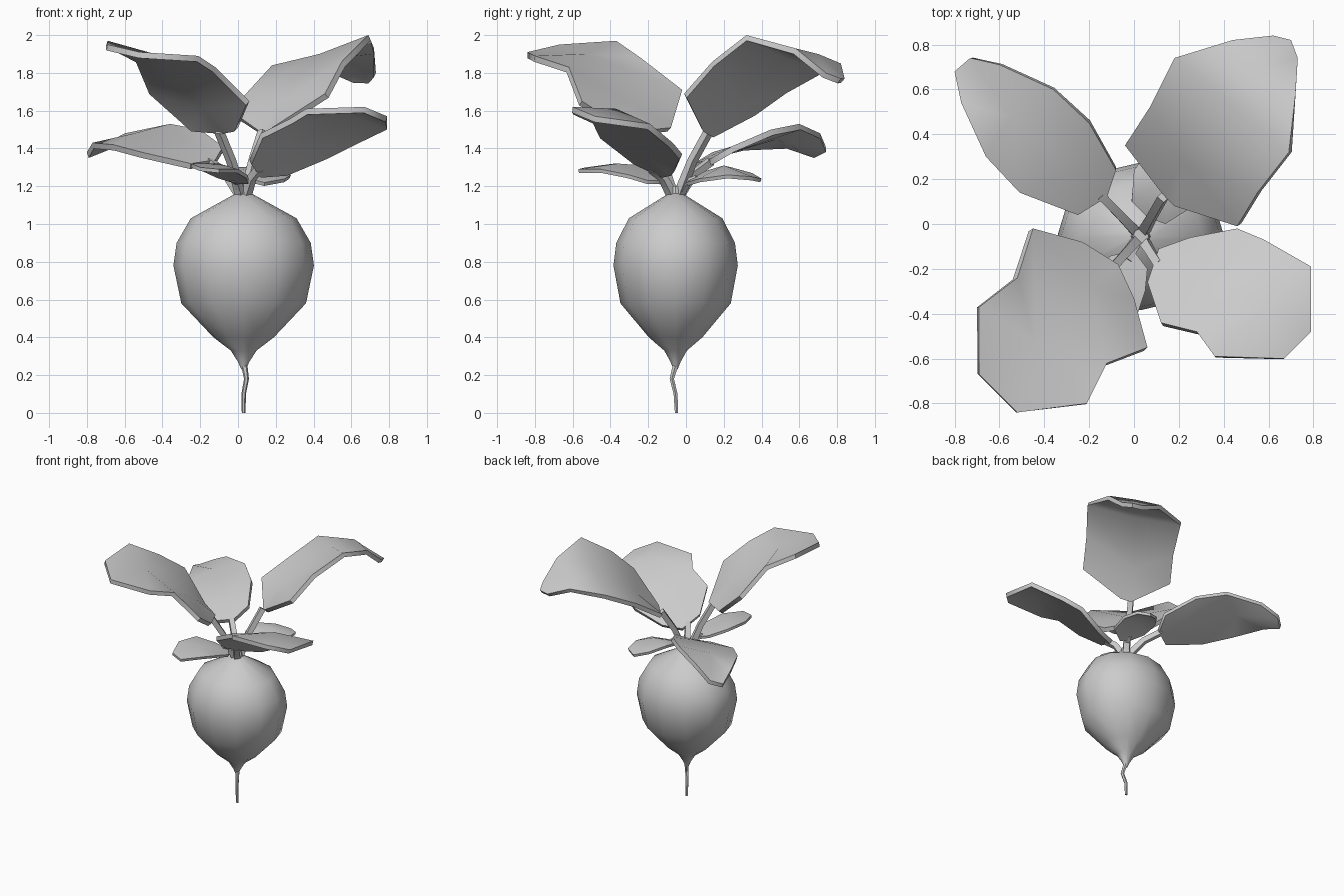
import bpy
import bmesh
import math
from mathutils import Vector

default_cube = bpy.data.objects.get("Cube")
if default_cube:
    bpy.data.objects.remove(default_cube, do_unlink=True)

# One plain colour for the whole plant
clay = bpy.data.materials.new("light_grey")
clay.use_nodes = True
grey = (0.6, 0.6, 0.6, 1)
clay.diffuse_color = grey
clay.node_tree.nodes["Principled BSDF"].inputs["Base Color"].default_value = grey

CROWN = Vector((0.03, -0.055, 1.15))


def add_object(name, bm, smooth_angle, thickness=0):
    """Turn a bmesh into a coloured object, thickened downwards if asked."""
    mesh = bpy.data.meshes.new(name)
    bm.to_mesh(mesh)
    bm.free()
    obj = bpy.data.objects.new(name, mesh)
    bpy.context.collection.objects.link(obj)
    mesh.materials.append(clay)
    bpy.ops.object.select_all(action="DESELECT")
    obj.select_set(True)
    bpy.context.view_layer.objects.active = obj
    if thickness:
        solid = obj.modifiers.new("thickness", "SOLIDIFY")
        solid.thickness = thickness
        solid.offset = -1
        bpy.ops.object.modifier_apply(modifier=solid.name)
    bpy.ops.object.shade_smooth_by_angle(angle=math.radians(smooth_angle))


def tube(name, path, radii, sides):
    """Sweep a regular polygon along a path and cap both ends."""
    bm = bmesh.new()
    path = [Vector(point) for point in path]
    rings = []
    for index, point in enumerate(path):
        before = path[max(index - 1, 0)]
        after = path[min(index + 1, len(path) - 1)]
        turn = Vector((0, 0, 1)).rotation_difference(after - before)
        ring = []
        for side in range(sides):
            angle = math.tau * side / sides
            offset = Vector((math.cos(angle), math.sin(angle), 0)) * radii[index]
            ring.append(bm.verts.new(point + turn @ offset))
        rings.append(ring)
    for lower, upper in zip(rings, rings[1:]):
        for side in range(sides):
            following = (side + 1) % sides
            bm.faces.new((lower[side], lower[following], upper[following], upper[side]))
    bm.faces.new(reversed(rings[0]))
    bm.faces.new(rings[-1])
    add_object(name, bm, 30)


def leaf(name, spine, outline, thickness=0.032):
    """Join a blade's rim to the nearest points of its midrib.
    Points are in hundredths of a unit."""
    bm = bmesh.new()
    ribs = [bm.verts.new(Vector(point) / 100) for point in spine]
    rim = [bm.verts.new(Vector(point) / 100) for point in outline]

    def nearest(vert):
        return min(ribs, key=lambda rib: (rib.co - vert.co).length)

    for current, following in zip(rim, rim[1:] + rim[:1]):
        start, end = nearest(current), nearest(following)
        bm.faces.new((start, current, following))
        if start != end:
            bm.faces.new((start, following, end))
    # The blade must face upwards so that the thickness hangs below it
    bm.normal_update()
    if sum(face.normal.z for face in bm.faces) < 0:
        bmesh.ops.reverse_faces(bm, faces=bm.faces[:])
    add_object(name, bm, 55, thickness)


def stem(name, end, radius):
    """Run a square stalk steeply up from the crown, then out to the blade."""
    end = Vector(end) / 100
    start = CROWN + Vector((end.x - CROWN.x, end.y - CROWN.y, 0)).normalized() * 0.02
    bend = start.lerp(end, 0.45) + Vector((0, 0, 0.03))
    tube(name, [start, bend, end], [radius * 1.2, radius, radius], 4)


# Round root body, turned from a profile of (radius, height)
profile = [(0, 1.17), (0.045, 1.16), (0.28, 1.03), (0.355, 0.9), (0.372, 0.78),
           (0.33, 0.58), (0.16, 0.4), (0.068, 0.33), (0.03, 0.27), (0.012, 0.23)]
bm = bmesh.new()
points = [bm.verts.new((radius, 0, height)) for radius, height in profile]
edges = [bm.edges.new(pair) for pair in zip(points, points[1:])]
bmesh.ops.spin(bm, geom=points + edges, cent=(0, 0, 0), axis=(0, 0, 1),
               angle=math.tau, steps=12, use_duplicate=False)
bmesh.ops.remove_doubles(bm, verts=bm.verts[:], dist=0.0005)
bmesh.ops.scale(bm, vec=(1, 0.885, 1), verts=bm.verts[:])
bmesh.ops.translate(bm, vec=(CROWN.x, CROWN.y, 0), verts=bm.verts[:])
bmesh.ops.recalc_face_normals(bm, faces=bm.faces[:])
add_object("root_body", bm, 75)

# Thin crooked tail under the body
tube("root_tail",
     [(0.03, -0.05, 0), (0.03, -0.055, 0.1), (0.045, -0.075, 0.18), (0.03, -0.05, 0.27)],
     [0.01, 0.012, 0.013, 0.018], 6)

# Short crown joining the stalks
tube("crown", [CROWN - Vector((0, 0, 0.02)), CROWN + Vector((0, 0, 0.05))],
     [0.05, 0.035], 8)

# Stalks
stem("back_left_stem", (13, 12, 149), 0.027)
stem("back_right_stem", (-15, 13, 133), 0.027)
stem("front_right_stem", (-10, -20, 149), 0.027)
stem("front_left_stem", (11, -18, 129), 0.027)
stem("small_front_stem", (-3, -16, 124), 0.022)
stem("small_back_stem", (9, 6, 124), 0.022)

# Tall leaf whose tip folds over
leaf("back_left_leaf", [(22, 28, 166), (43, 54, 190), (57, 70, 190)], [
    (18, 8, 151), (46, -1, 169), (55, 14, 186), (69, 32, 200), (72, 58, 193),
    (73, 74, 180), (70, 82, 177), (62, 84, 177), (44, 82, 185), (18, 74, 184),
    (7, 52, 172), (-4, 35, 160), (13, 13, 148)])

# Long low leaf
leaf("back_right_leaf", [(-24, 24, 141), (-55, 48, 148)], [
    (-12, 12, 134), (-8, 24, 141), (-20, 45, 150), (-36, 60, 153), (-60, 71, 148),
    (-73, 74, 141), (-80, 68, 138), (-77, 54, 143), (-66, 30, 142),
    (-51, 14, 138), (-25, 4, 132)])

# Broad tall leaf
leaf("front_right_leaf", [(-18, -28, 164), (-44, -53, 190)], [
    (-7, -18, 150), (0, -33, 151), (6, -55, 165), (-12, -62, 183), (-21, -80, 189),
    (-52, -84, 191), (-69, -67, 195), (-69, -37, 197), (-52, -24, 188),
    (-45, -2, 171), (-23, -8, 151)])

# Broad low leaf
leaf("front_left_leaf", [(26, -24, 142), (58, -37, 161)], [
    (11, -11, 127), (25, -6, 128), (46, -2, 137), (58, -7, 143), (79, -19, 153),
    (79, -48, 157), (67, -60, 162), (36, -59, 161), (28, -48, 156),
    (12, -44, 148), (6, -26, 134)])

# Two small leaves close to the root
leaf("small_front_leaf", [(-10, -36, 132)], [
    (0, -12, 123), (-10, -14, 126), (-21, -22, 131), (-25, -38, 132),
    (-20, -53, 130), (-10, -57, 129), (0, -45, 129), (5, -30, 126),
    (6, -20, 123)], 0.02)
leaf("small_back_leaf", [(14, 20, 131)], [
    (6, 3, 124), (-1, 10, 128), (0, 24, 130), (8, 35, 127), (18, 40, 124),
    (26, 35, 125), (28, 22, 126), (25, 7, 124), (14, 0, 122)], 0.02)
